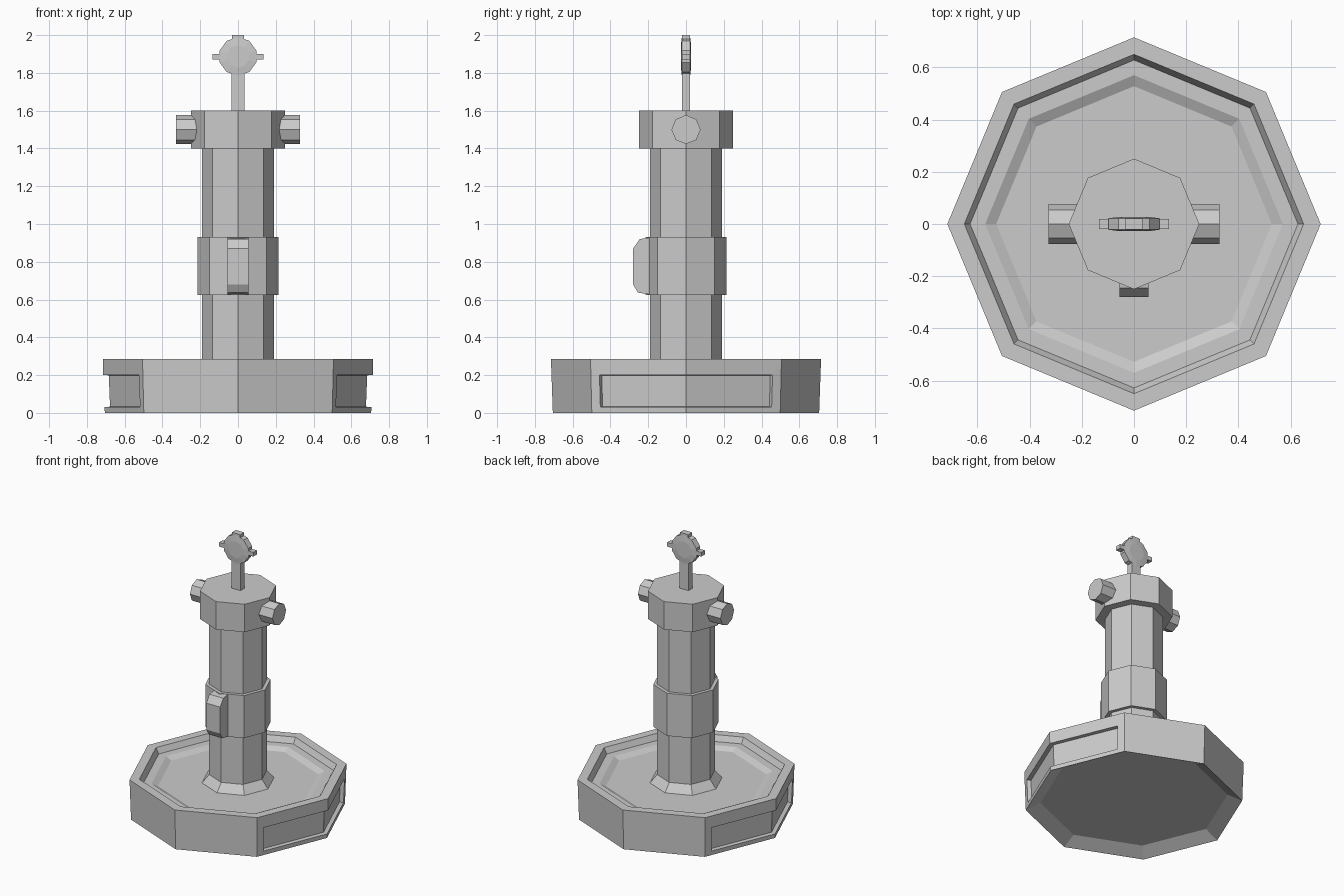
import bpy, bmesh, math
from mathutils import Matrix

cube = bpy.data.objects.get("Cube")
if cube:
    bpy.data.objects.remove(cube, do_unlink=True)

stone = bpy.data.materials.new("grey stone")
stone.use_nodes = True
GREY = (0.6, 0.6, 0.6, 1)
stone.diffuse_color = GREY
stone.node_tree.nodes["Principled BSDF"].inputs["Base Color"].default_value = GREY


def finish(name, bm):
    bmesh.ops.recalc_face_normals(bm, faces=bm.faces)
    mesh = bpy.data.meshes.new(name)
    bm.to_mesh(mesh)
    bm.free()
    mesh.materials.append(stone)
    obj = bpy.data.objects.new(name, mesh)
    bpy.context.collection.objects.link(obj)
    return obj


def lathe(profile, sides=8):
    """Closed faceted solid from (radius, height) rings, corners on the axes."""
    bm = bmesh.new()
    rings = []
    for r, z in profile:
        angles = [math.tau * i / sides for i in range(sides)]
        rings.append([bm.verts.new((r * math.cos(a), r * math.sin(a), z)) for a in angles])
    for low, high in zip(rings, rings[1:]):
        for i in range(sides):
            j = (i + 1) % sides
            bm.faces.new((low[i], low[j], high[j], high[i]))
    bm.faces.new(rings[0][::-1])
    bm.faces.new(rings[-1])
    return bm


def prism(outline, axis, half):
    """Extrude a 2D outline symmetrically along x or y; outline is (other, z)."""
    bm = bmesh.new()
    ends = []
    for s in (-half, half):
        ends.append([bm.verts.new((s, u, z) if axis == "x" else (u, s, z)) for u, z in outline])
    n = len(outline)
    for i in range(n):
        j = (i + 1) % n
        bm.faces.new((ends[0][i], ends[0][j], ends[1][j], ends[1][i]))
    bm.faces.new(ends[0])
    bm.faces.new(ends[1])
    return bm


# Basin: hollow underside, tapered wall, stepped bowl
bm = lathe([(0.61, 0.05), (0.705, 0), (0.715, 0.285), (0.65, 0.285),
            (0.628, 0.245), (0.57, 0.245), (0.528, 0.225)])
bmesh.ops.recalc_face_normals(bm, faces=bm.faces)
# Sunken panel wrapping the corner on each side
for side in (-1, 1):
    wall = [f for f in bm.faces if abs(f.normal.z) < 0.1
            and f.normal.x * side > 0.8 and f.calc_center_median().x * side > 0.58]
    bmesh.ops.inset_region(bm, faces=wall, thickness=0.05, use_even_offset=True)
    for v in {v for f in wall for v in f.verts}:
        v.co.z = 0.2 if v.co.z > 0.14 else 0.03
    bmesh.ops.inset_region(bm, faces=wall, thickness=0.002, depth=-0.027, use_even_offset=True)
finish("basin", bm)

# Column, flared foot, collar and head
finish("column", lathe([(0.24, 0.222), (0.19, 0.282), (0.19, 1.41)]))
finish("collar", lathe([(0.215, 0.625), (0.215, 0.93)]))
finish("head", lathe([(0.25, 1.4), (0.25, 1.6)]))

# Spout block on the front of the collar
finish("front_spout", prism([(-0.18, 0.93), (-0.245, 0.92), (-0.28, 0.87), (-0.28, 0.68),
                             (-0.255, 0.637), (-0.18, 0.625)], "x", 0.055))

# Side knobs on the head
for name, side in (("left_knob", 1), ("right_knob", -1)):
    bm = lathe([(0.077, 0.15), (0.077, 0.327)])
    bm.transform(Matrix.Translation((0, 0, 1.5)) @ Matrix.Rotation(side * math.pi / 2, 4, "Y"))
    finish(name, bm)

# Finial: stem, domed disc and three tabs
def box(name, x, y, z0, z1):
    finish(name, prism([(-x, z0), (x, z0), (x, z1), (-x, z1)], "y", y))

box("finial_stem", 0.035, 0.022, 1.59, 1.83)
box("finial_top_tab", 0.033, 0.022, 1.95, 2.0)
box("finial_side_tabs", 0.135, 0.02, 1.87, 1.9)
bm = lathe([(0.06, -0.027), (0.102, -0.022), (0.102, 0.022), (0.06, 0.027)], 10)
bm.transform(Matrix.Translation((0, 0, 1.887)) @ Matrix.Rotation(math.pi / 2, 4, "X")
             @ Matrix.Rotation(math.pi / 10, 4, "Z"))
finish("finial_disc", bm)
